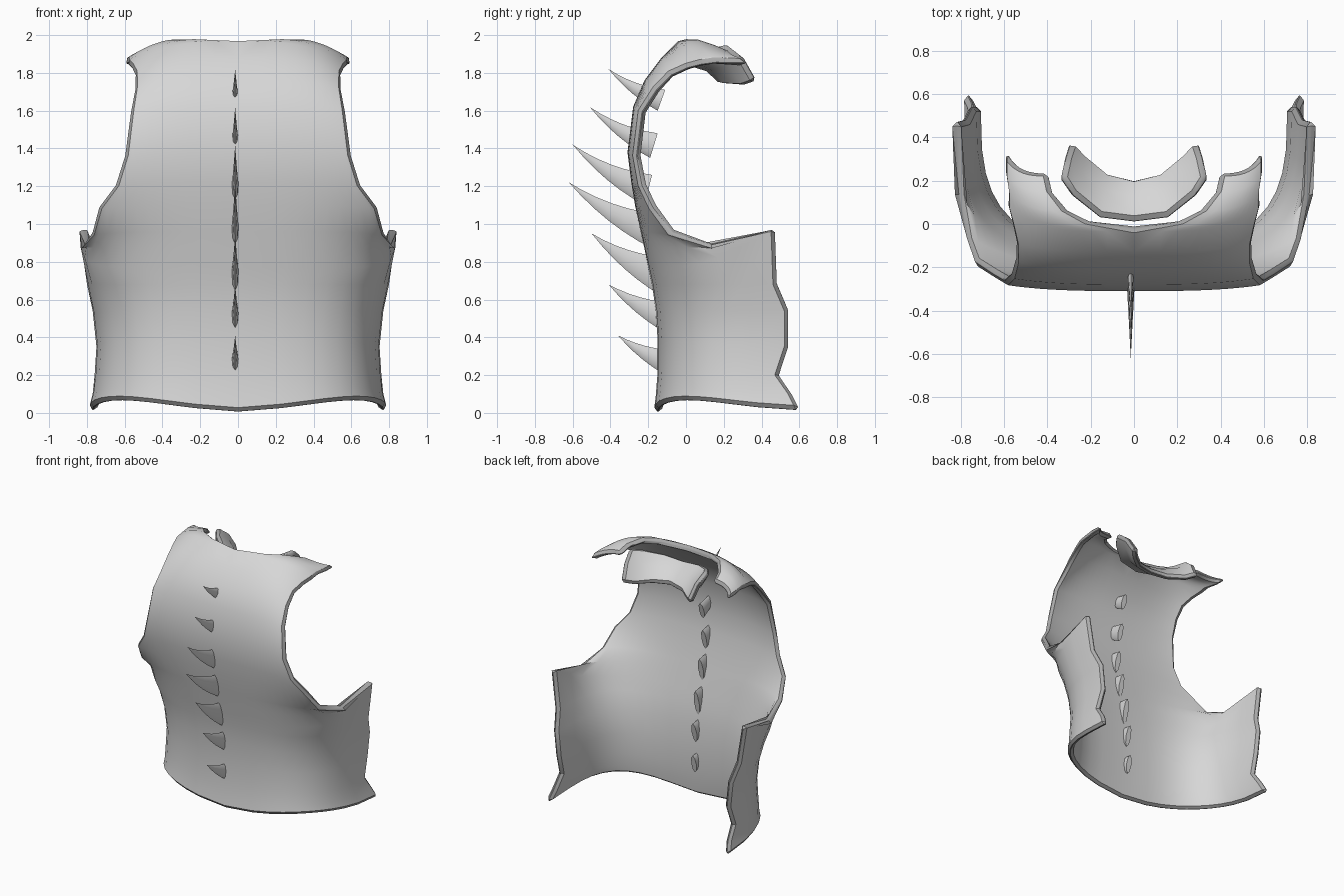
import bpy, bmesh, math
from mathutils import Vector

cube = bpy.data.objects.get("Cube")
if cube:
    bpy.data.objects.remove(cube)


def material(name, value):
    mat = bpy.data.materials.new(name)
    mat.use_nodes = True
    colour = (value, value, value, 1)
    mat.diffuse_color = colour
    mat.node_tree.nodes["Principled BSDF"].inputs["Base Color"].default_value = colour
    return mat


plate_grey = material("light grey", 0.68)
rim_grey = material("rim grey", 0.4)


def link(name, bm, mats):
    mesh = bpy.data.meshes.new(name)
    bm.to_mesh(mesh)
    bm.free()
    for mat in mats:
        mesh.materials.append(mat)
    obj = bpy.data.objects.new(name, mesh)
    bpy.context.collection.objects.link(obj)
    return obj


def smooth(obj, angle):
    bpy.ops.object.select_all(action='DESELECT')
    obj.select_set(True)
    bpy.context.view_layer.objects.active = obj
    bpy.ops.object.shade_smooth_by_angle(angle=math.radians(angle))


def shell(name, rows):
    """Mirrored thick sheet through rows of points, with a chamfered rim."""
    bm = bmesh.new()
    grid = [[bm.verts.new(p) for p in row] for row in rows]
    for low, high in zip(grid, grid[1:]):
        for i in range(len(low) - 1):
            bm.faces.new((low[i], low[i + 1], high[i + 1], high[i]))
    obj = link(name, bm, (plate_grey, rim_grey))
    mirror = obj.modifiers.new("mirror", 'MIRROR')
    mirror.merge_threshold = 0.001
    thick = obj.modifiers.new("thickness", 'SOLIDIFY')
    thick.thickness = 0.042
    thick.offset = -1
    thick.material_offset_rim = 1
    chamfer = obj.modifiers.new("chamfer", 'BEVEL')
    chamfer.width = 0.018
    chamfer.segments = 1
    chamfer.limit_method = 'ANGLE'
    chamfer.angle_limit = math.radians(60)
    chamfer.use_clamp_overlap = False
    chamfer.material = 1
    # Bake the modifiers so the rim can be shaded sharply
    graph = bpy.context.evaluated_depsgraph_get()
    baked = bpy.data.meshes.new_from_object(obj.evaluated_get(graph))
    obj.modifiers.clear()
    obj.data = baked
    smooth(obj, 35)
    return obj


def section(start, end, bend=3, hump=0, columns=10, power=3.0):
    """Rounded-box half section from the spine or neck out to the free edge."""
    a, b = Vector(start), Vector(end)
    reach = min(1, max(0.06, abs(b.y - a.y) / 0.68))
    last = math.acos((1 - reach) ** (power / 2))
    points = []
    for i in range(columns + 1):
        s = i / columns
        t = last * s
        across = (math.sin(t) / math.sin(last)) ** (2 / power) if i else 0
        forward = (1 - max(0, math.cos(t)) ** (2 / power)) / reach
        rise = (b.z - a.z) * s ** bend + hump * math.sin(math.pi * s)
        points.append((a.x + (b.x - a.x) * across,
                       a.y + (b.y - a.y) * forward,
                       a.z + rise))
    return points


# Back plate: each row runs from centre line to free edge,
# with an optional bend of the height change and a hump for the hem
back_rows = [
    ((0, -.17, .01), (.79, .6, .02), 3, .06),
    ((0, -.16, .09), (.77, .56, .1), 3, .04),
    ((0, -.15, .22), (.76, .49, .2)),
    ((0, -.15, .38), (.75, .54, .35)),
    ((0, -.16, .54), (.77, .54, .54)),
    ((0, -.18, .68), (.8, .48, .68)),
    ((0, -.2, .77), (.84, .47, .97), 6),
    ((0, -.22, .87), (.83, .15, .88)),
    ((0, -.24, .96), (.78, -.08, .94)),
    ((0, -.27, 1.1), (.74, -.19, 1.08)),
    ((0, -.29, 1.22), (.65, -.25, 1.2)),
    ((0, -.31, 1.38), (.6, -.28, 1.36)),
    ((0, -.28, 1.62), (.57, -.25, 1.6)),
    ((0, -.22, 1.76), (.55, -.17, 1.72)),
    ((0, -.13, 1.88), (.55, -.09, 1.8)),
    # Neckline and shoulder straps
    ((0, -.035, 1.97), (.57, .0, 1.84), 2),
    ((.2, .0, 1.98), (.59, .08, 1.86), 1.3),
    ((.31, .06, 1.98), (.59, .16, 1.87), 1.2),
    ((.38, .15, 1.95), (.6, .24, 1.87), 1.2),
    ((.4, .24, 1.91), (.6, .33, 1.87), 1.2),
]
shell("back_plate", [section(*row) for row in back_rows])

# Collar flap: a sloping crescent inside the neckline
upper = [(0, .02, 1.88), (.15, .04, 1.9), (.27, .14, 1.94), (.32, .22, 1.96)]
lower = [(0, .21, 1.77), (.12, .24, 1.76), (.22, .32, 1.75), (.28, .38, 1.77)]
middle = [(Vector(a) + Vector(b)) / 2 + Vector((0, .015, .02))
          for a, b in zip(upper, lower)]
shell("collar_flap", [upper, middle, lower])


def spike(name, tip, top, bottom, sides=8, rings=6):
    """Thin curved fin, swept along a bent path from its base to its tip."""
    tip, top, bottom = (Vector((-.015, *p)) for p in (tip, top, bottom))
    base = (top + bottom) / 2
    half = (top - bottom) / 2
    bend = base + Vector((0, (tip.y - base.y) * .55, (tip.z - base.z) * .3))
    bm = bmesh.new()
    loops = []
    for r in range(rings):
        t = r / rings
        centre = base * (1 - t) ** 2 + bend * 2 * t * (1 - t) + tip * t * t
        loop = []
        for k in range(sides):
            angle = math.tau * k / sides
            offset = half * math.cos(angle) + Vector((.022 * math.sin(angle), 0, 0))
            loop.append(bm.verts.new(centre + offset * (1 - t)))
        loops.append(loop)
    point = bm.verts.new(tip)
    bm.faces.new(loops[0])
    for k in range(sides):
        n = (k + 1) % sides
        for a, b in zip(loops, loops[1:]):
            bm.faces.new((a[k], a[n], b[n], b[k]))
        bm.faces.new((loops[-1][k], loops[-1][n], point))
    bmesh.ops.recalc_face_normals(bm, faces=bm.faces)
    smooth(link(name, bm, (plate_grey,)), 40)


# Row of spine spikes: tip, upper base, lower base
spikes = [
    ((-.36, .41), (-.06, .33), (-.09, .19)),
    ((-.41, .68), (-.06, .58), (-.1, .42)),
    ((-.5, .95), (-.09, .82), (-.13, .62)),
    ((-.62, 1.22), (-.14, 1.05), (-.18, .87)),
    ((-.6, 1.42), (-.18, 1.26), (-.22, 1.1)),
    ((-.51, 1.62), (-.15, 1.48), (-.19, 1.35)),
    ((-.41, 1.82), (-.11, 1.71), (-.15, 1.6)),
]
for i, shape in enumerate(spikes):
    spike("spine_spike_%d" % (i + 1), *shape)
